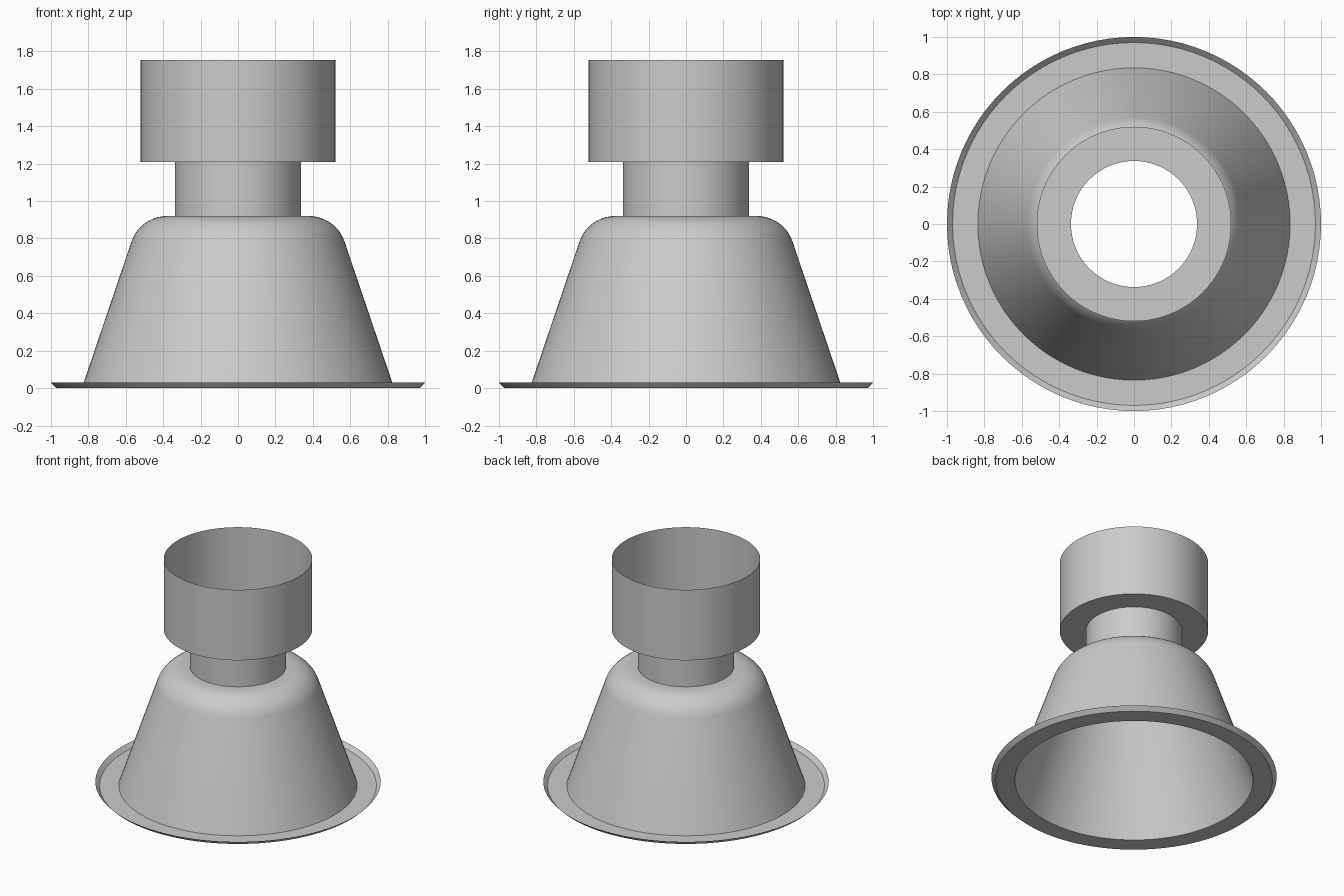
import bpy, bmesh
from math import cos, sin, pi, radians
from mathutils import Vector

cube = bpy.data.objects.get("Cube")
if cube:
    bpy.data.objects.remove(cube, do_unlink=True)

SEGMENTS = 96

# One plain grey metal
metal = bpy.data.materials.new("grey metal")
metal.use_nodes = True
grey = (0.6, 0.6, 0.6, 1)
metal.diffuse_color = grey
metal.node_tree.nodes["Principled BSDF"].inputs["Base Color"].default_value = grey


def lathe(name, profile):
    """Turn a list of (radius, height) points into a thin open shell."""
    bm = bmesh.new()
    rings = []
    for r, z in profile:
        rings.append([bm.verts.new((r * cos(2 * pi * i / SEGMENTS),
                                    r * sin(2 * pi * i / SEGMENTS), z))
                      for i in range(SEGMENTS)])
    for low, high in zip(rings, rings[1:]):
        for i in range(SEGMENTS):
            j = (i + 1) % SEGMENTS
            bm.faces.new((low[i], low[j], high[j], high[i]))
    mesh = bpy.data.meshes.new(name)
    bm.to_mesh(mesh)
    bm.free()
    mesh.materials.append(metal)
    obj = bpy.data.objects.new(name, mesh)
    bpy.context.collection.objects.link(obj)
    bpy.ops.object.select_all(action="DESELECT")
    obj.select_set(True)
    bpy.context.view_layer.objects.active = obj
    bpy.ops.object.shade_smooth_by_angle(angle=radians(30))
    return obj


# Flat trim ring with an upturned lip
lathe("trim_ring", [(1.0, 0.03), (0.97, 0), (0.835, 0)])

# Conical reflector with a rounded shoulder
steps = 12
shoulder_centre, shoulder_radius = Vector((0.38, 0.72)), 0.2
start, end = radians(18.8), radians(90)
shoulder = []
for k in range(steps + 1):
    a = start + (end - start) * k / steps
    shoulder.append(shoulder_centre + shoulder_radius * Vector((cos(a), sin(a))))
lathe("reflector", [(0.835, 0), *shoulder, (0.337, 0.92)])

# Straight neck
lathe("neck", [(0.337, 0.92), (0.337, 1.21)])

# Open housing cup with a ring-shaped floor
lathe("housing_cup", [(0.337, 1.21), (0.52, 1.21), (0.52, 1.755)])
